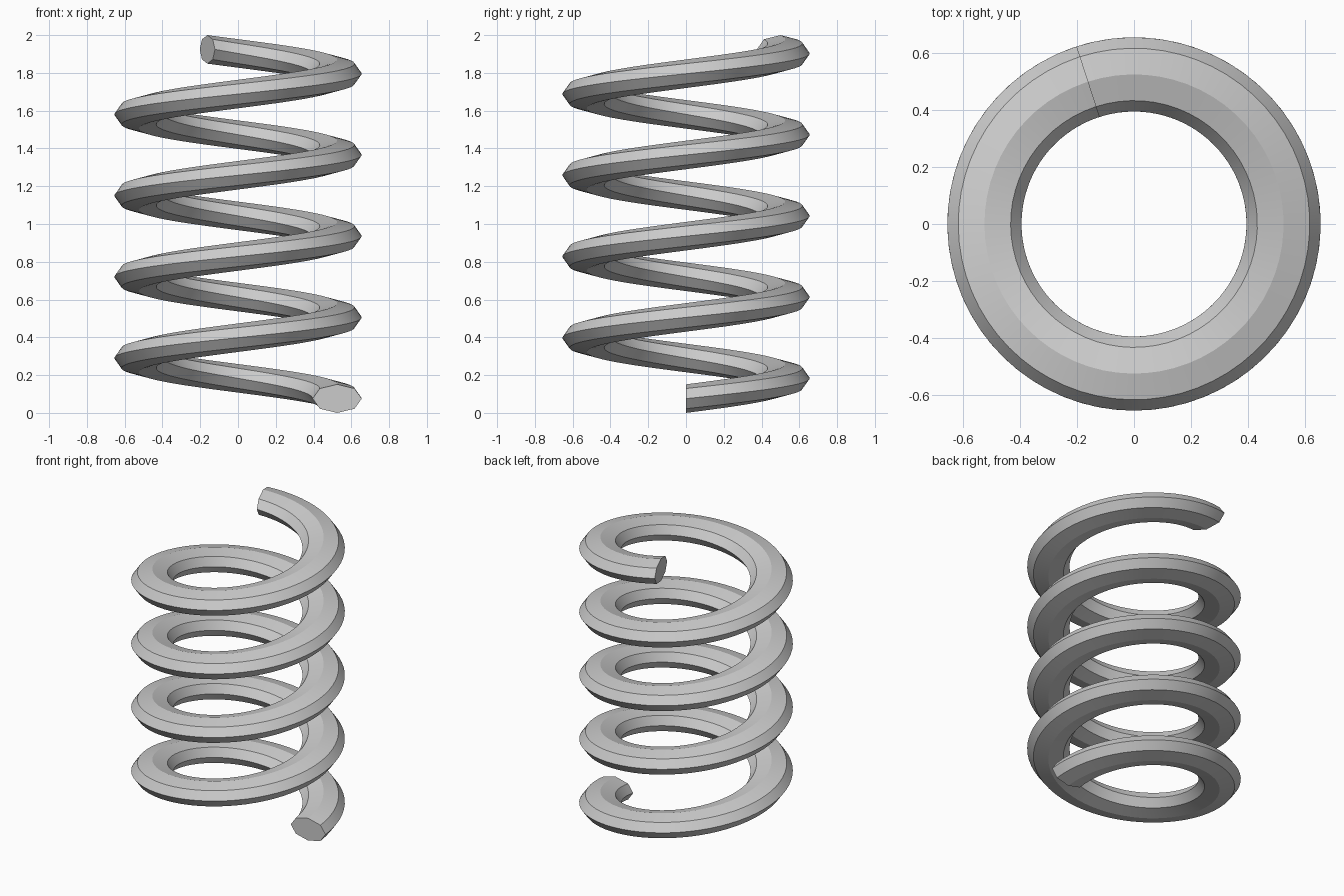
import bpy, bmesh
from math import sin, cos, pi, radians

if "Cube" in bpy.data.objects:
    bpy.data.objects.remove(bpy.data.objects["Cube"])

TURNS, PITCH = 4.3, 0.43      # coil count and rise per turn
RADIUS = 0.525                # coil centreline radius
HALF_W, HALF_H = 0.13, 0.0755 # flattened octagonal wire section
SIDES, STEPS = 8, 280

# Coil: sweep the upright octagonal section around the z axis
bm = bmesh.new()
rings = []
for i in range(STEPS + 1):
    t = TURNS * i / STEPS
    a = 2 * pi * t
    ring = []
    for k in range(SIDES):
        s = 2 * pi * k / SIDES
        r = RADIUS + HALF_W * cos(s)
        z = HALF_H + PITCH * t + HALF_H * sin(s)
        ring.append(bm.verts.new((r * cos(a), r * sin(a), z)))
    rings.append(ring)

for lo, hi in zip(rings, rings[1:]):
    for k in range(SIDES):
        n = (k + 1) % SIDES
        bm.faces.new((lo[k], lo[n], hi[n], hi[k]))

# Flat cut ends
bm.faces.new(rings[0])
bm.faces.new(rings[-1])
bmesh.ops.recalc_face_normals(bm, faces=bm.faces[:])

mesh = bpy.data.meshes.new("coil_spring")
bm.to_mesh(mesh)
bm.free()
spring = bpy.data.objects.new("coil_spring", mesh)
bpy.context.collection.objects.link(spring)

# Smooth along the wire, crisp between the section's sides
bpy.context.view_layer.objects.active = spring
spring.select_set(True)
bpy.ops.object.shade_smooth_by_angle(angle=radians(20))
